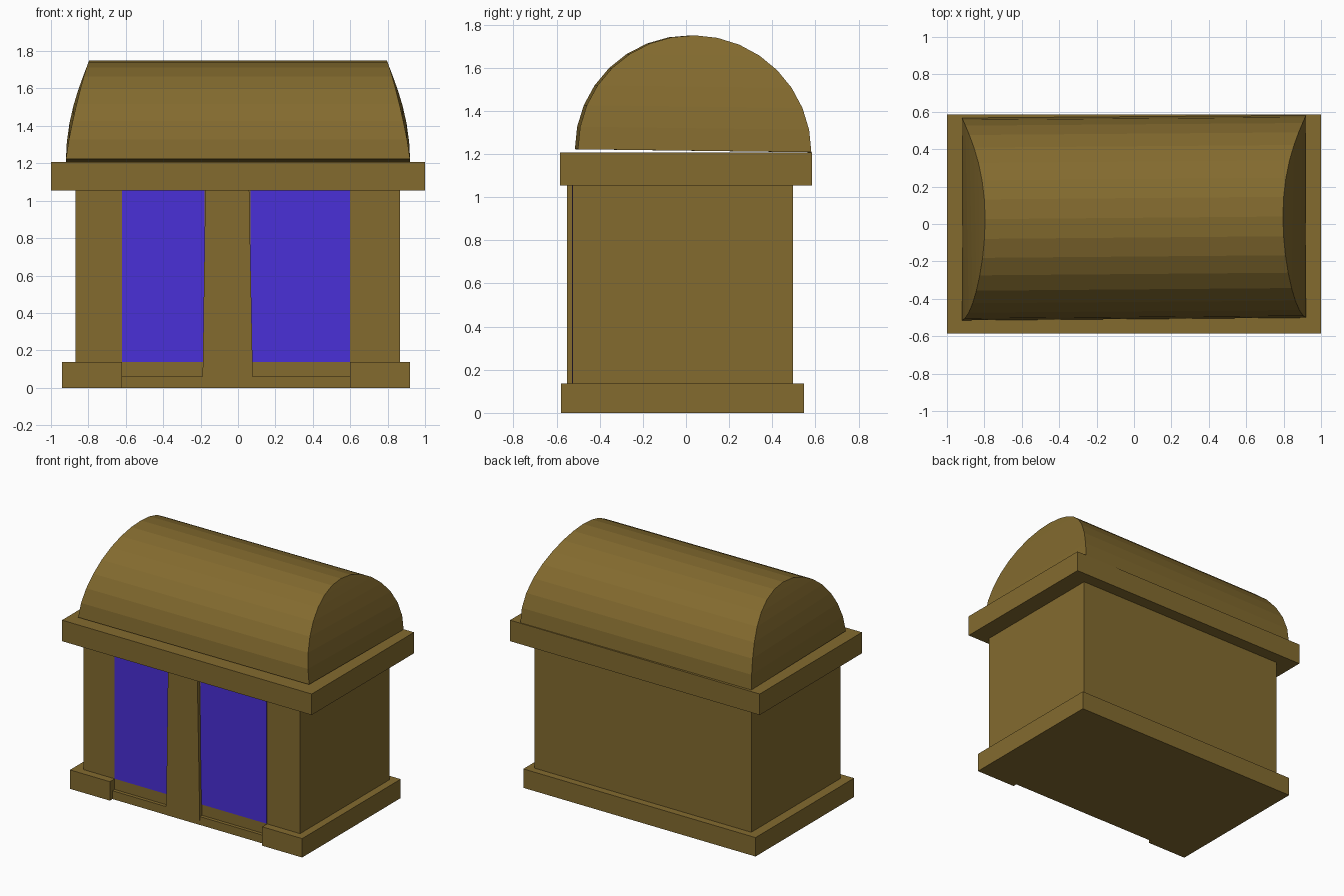
import bpy, bmesh, math

if "Cube" in bpy.data.objects:
    bpy.data.objects.remove(bpy.data.objects["Cube"])

def material(name, rgb):
    m = bpy.data.materials.new(name)
    m.diffuse_color = (*rgb, 1.0)
    m.use_nodes = True
    m.node_tree.nodes["Principled BSDF"].inputs["Base Color"].default_value = m.diffuse_color
    return m

BROWN = material("ochre_stone", (0.228, 0.146, 0.028))
BLUE = material("violet_blue_window", (0.067, 0.029, 0.68))

def finish(name, bm, mat):
    bmesh.ops.recalc_face_normals(bm, faces=bm.faces)
    me = bpy.data.meshes.new(name)
    bm.to_mesh(me)
    bm.free()
    me.materials.append(mat)
    ob = bpy.data.objects.new(name, me)
    bpy.context.collection.objects.link(ob)
    return ob

def block(name, xb, y, z, mat=BROWN, xt=None):
    """Box whose top x range may differ from its bottom x range."""
    bm = bmesh.new()
    xt = xt or xb
    rings = []
    for xs, h in ((xb, z[0]), (xt, z[1])):
        rings.append([bm.verts.new(p) for p in (
            (xs[0], y[0], h), (xs[1], y[0], h), (xs[1], y[1], h), (xs[0], y[1], h))])
    a, b = rings
    bm.faces.new(a)
    bm.faces.new(b)
    for i in range(4):
        j = (i + 1) % 4
        bm.faces.new((a[i], a[j], b[j], b[i]))
    return finish(name, bm, mat)

# Main walls
block("walls", (-0.87, 0.865), (-0.525, 0.495), (0, 1.055))

# Plinth, with the front projecting only at the two ends
block("plinth", (-0.94, 0.92), (-0.52, 0.547), (0, 0.137))
block("plinth_end_left", (-0.94, -0.62), (-0.58, -0.515), (0, 0.137))
block("plinth_end_right", (0.60, 0.92), (-0.58, -0.515), (0, 0.137))

# Step below the windows and centre pillar
block("window_step", (-0.62, 0.60), (-0.55, -0.515), (0, 0.06))
block("centre_pillar", (-0.19, 0.08), (-0.551, -0.515), (0, 1.056), xt=(-0.175, 0.06))

# Window plates
block("window_left", (-0.62, -0.18), (-0.528, -0.52), (0.139, 1.055), BLUE)
block("window_right", (0.068, 0.60), (-0.528, -0.52), (0.139, 1.055), BLUE)

# Cornice slab
block("cornice", (-1, 1), (-0.585, 0.585), (1.055, 1.207))

# Barrel roof with ends leaning inward, the back edge bulging more
N = 16
CY, R = 0.033, 0.541
bm = bmesh.new()
left, right = [], []
for i in range(N + 1):
    a = math.pi * i / N
    h = math.sin(a)
    back = (1 - math.cos(a)) / 2
    x = 0.92 - 0.124 * h ** (1.25 + 0.75 * back)
    y = CY - R * math.cos(a)
    z = 1.222 - 0.014 * back + 0.535 * h
    left.append(bm.verts.new((-x, y - 0.007, z)))
    right.append(bm.verts.new((x, y + 0.007, z)))
for i in range(N):
    bm.faces.new((left[i], left[i + 1], right[i + 1], right[i]))
bm.faces.new((left[0], right[0], right[N], left[N]))
for side in (left, right):
    for i in range(N // 2 - 1):
        bm.faces.new((side[i], side[i + 1], side[N - i - 1], side[N - i]))
    m = N // 2
    bm.faces.new((side[m - 1], side[m], side[m + 1]))
finish("barrel_roof", bm, BROWN)
